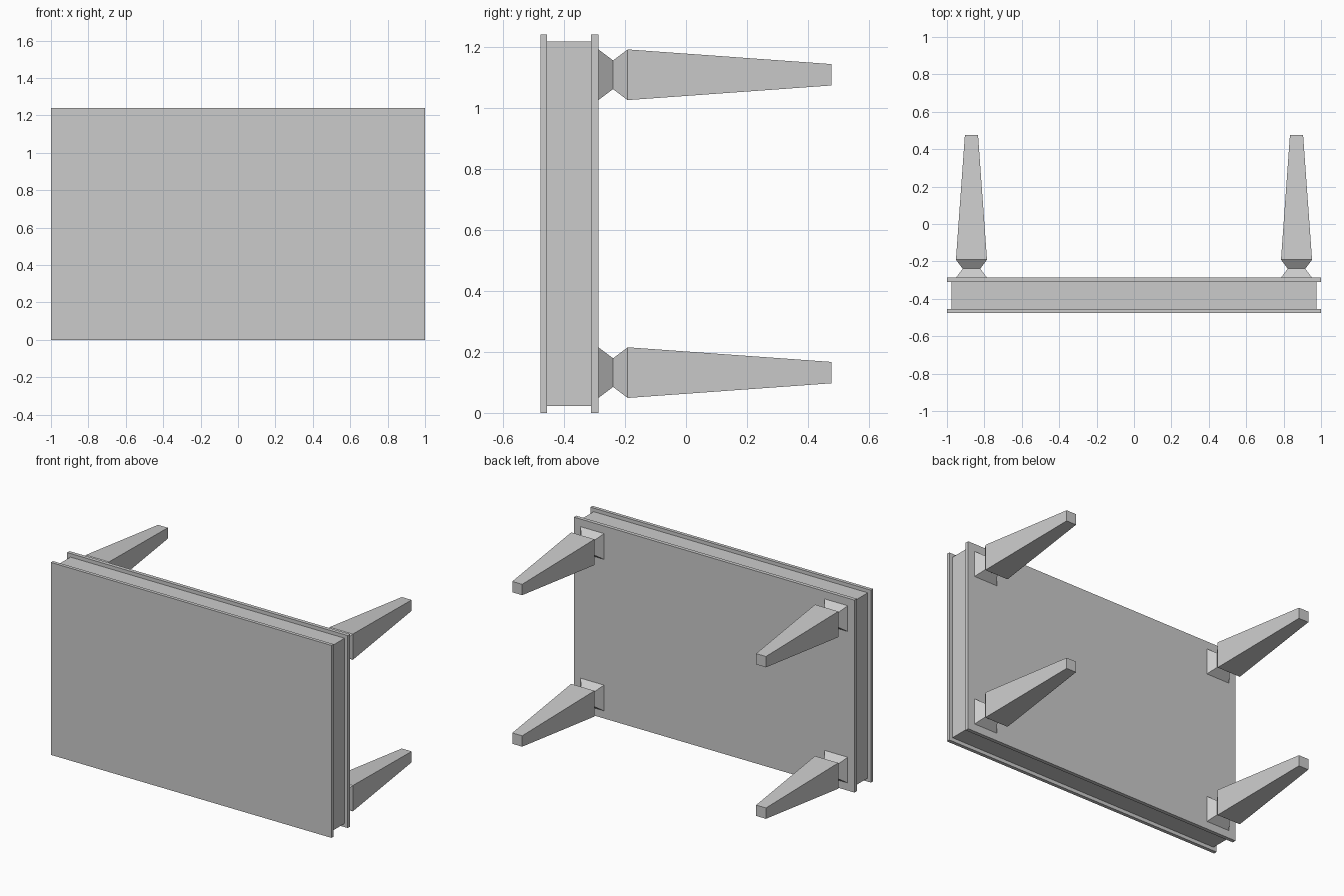
import bpy, bmesh

if "Cube" in bpy.data.objects:
    bpy.data.objects.remove(bpy.data.objects["Cube"])

TOP, MID = 1.24, 0.62


def make_object(name, bm):
    bmesh.ops.recalc_face_normals(bm, faces=bm.faces)
    mesh = bpy.data.meshes.new(name)
    bm.to_mesh(mesh)
    bm.free()
    obj = bpy.data.objects.new(name, mesh)
    bpy.context.collection.objects.link(obj)
    return obj


def square_loft(name, cx, cz, sections):
    """Rectangular sections (y, half width, half height) joined along y."""
    bm = bmesh.new()
    rings = [[bm.verts.new((cx + sx * hx, y, cz + sz * hz))
              for sx, sz in ((-1, -1), (1, -1), (1, 1), (-1, 1))]
             for y, hx, hz in sections]
    for a, b in zip(rings, rings[1:]):
        for i in range(4):
            j = (i + 1) % 4
            bm.faces.new((a[i], a[j], b[j], b[i]))
    bm.faces.new(rings[0])
    bm.faces.new(rings[-1])
    return make_object(name, bm)


def slab(name, y0, y1, inset):
    hx, hz = 1 - inset, TOP / 2 - inset
    return square_loft(name, 0, MID, [(y0, hx, hz), (y1, hx, hz)])


# Table lying on its side: top board, recessed apron, lower board
slab("table_top", -0.477, -0.455, 0)
slab("apron", -0.455, -0.311, 0.023)
slab("lower_board", -0.311, -0.287, 0)

# Four tapered legs with a pinched neck
profile = [(y, h, h) for y, h in
           ((-0.287, 0.083), (-0.239, 0.047), (-0.191, 0.083), (0.477, 0.035))]
for sx, side in ((-1, "left"), (1, "right")):
    for sz, level in ((-1, "lower"), (1, "upper")):
        square_loft(f"{level}_{side}_leg", sx * 0.869, MID + sz * 0.488, profile)
